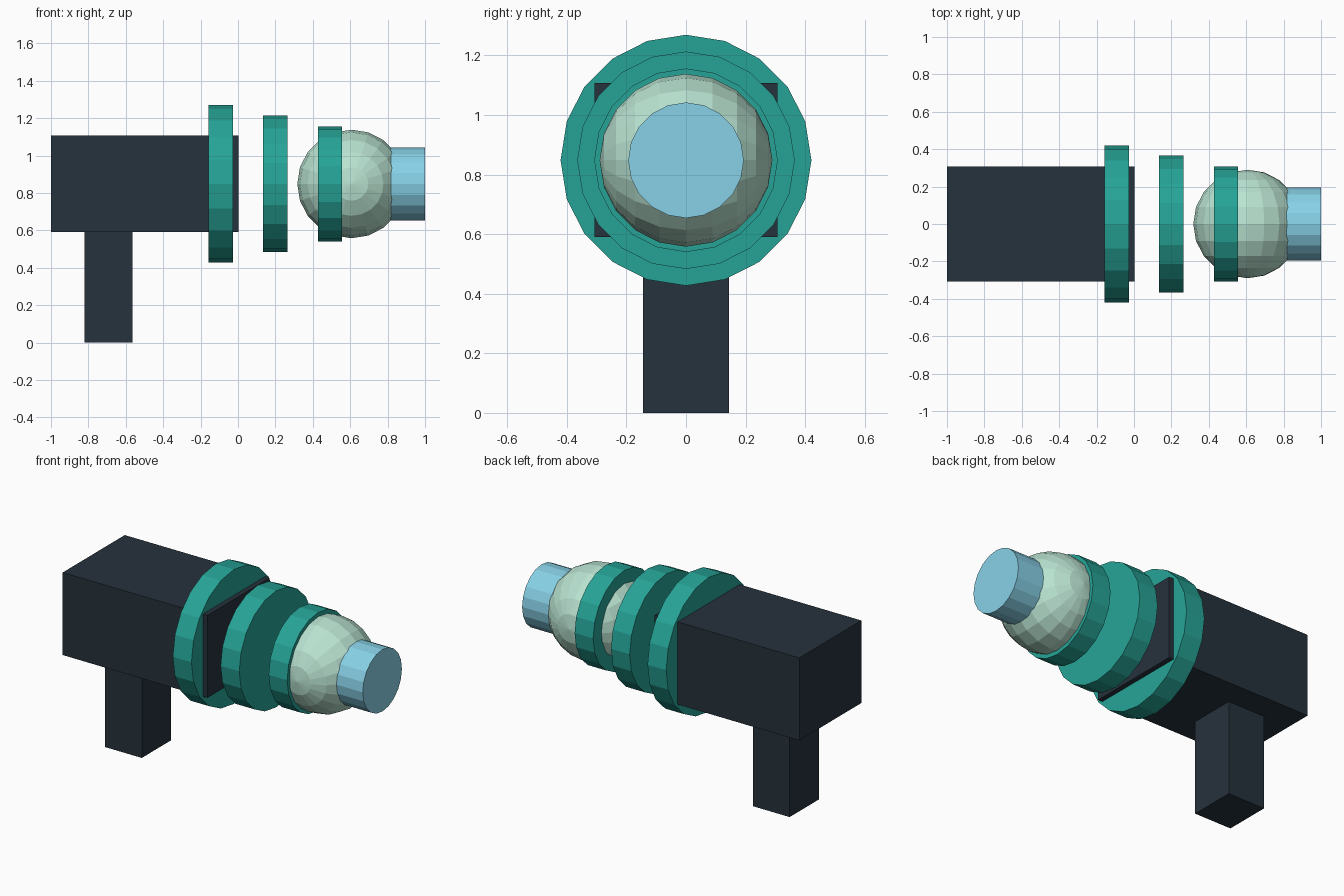
import bpy, math

if "Cube" in bpy.data.objects:
    bpy.data.objects.remove(bpy.data.objects["Cube"])


def srgb(r, g, b):
    def lin(c):
        c /= 255
        return c / 12.92 if c <= 0.04045 else ((c + 0.055) / 1.055) ** 2.4
    return (lin(r), lin(g), lin(b), 1)


def material(name, rgb):
    m = bpy.data.materials.new(name)
    m.diffuse_color = srgb(*rgb)
    m.use_nodes = True
    m.node_tree.nodes["Principled BSDF"].inputs["Base Color"].default_value = m.diffuse_color
    return m


DARK = material("dark slate", (38, 50, 60))
TEAL = material("teal", (38, 164, 151))
MINT = material("pale mint", (185, 227, 209))
BLUE = material("light blue", (136, 210, 232))
AXIS_Z = 0.848  # height of the barrel axis


def finish(name, mat):
    ob = bpy.context.object
    ob.name = name
    ob.data.materials.append(mat)
    bpy.ops.object.transform_apply(location=False, rotation=True, scale=True)
    return ob


def box(name, mat, x, y, z):
    lo_hi = (x, y, z)
    bpy.ops.mesh.primitive_cube_add(size=1, location=[(a + b) / 2 for a, b in lo_hi])
    bpy.context.object.scale = [b - a for a, b in lo_hi]
    return finish(name, mat)


def disc(name, mat, x0, x1, radius):
    # 20-sided cylinder along x, with a corner straight up
    bpy.ops.mesh.primitive_cylinder_add(
        vertices=20, radius=radius, depth=x1 - x0,
        location=((x0 + x1) / 2, 0, AXIS_Z), rotation=(0, math.pi / 2, 0))
    return finish(name, mat)


# Body and grip
box("body", DARK, (-1.0, 0.003), (-0.307, 0.307), (0.59, 1.107))
box("grip", DARK, (-0.82, -0.565), (-0.145, 0.145), (0.0, 0.59))

# Three shrinking discs
for i, (x0, x1, r) in enumerate([(-0.157, -0.028, 0.421),
                                 (0.135, 0.264, 0.365),
                                 (0.428, 0.556, 0.308)]):
    disc(f"disc_{i + 1}", TEAL, x0, x1, r)

# Faceted bulb with its poles front and back
bpy.ops.mesh.primitive_uv_sphere_add(
    segments=20, ring_count=10, radius=0.29,
    location=(0.607, 0, AXIS_Z), rotation=(math.pi / 2, 0, 0))
finish("bulb", MINT)

# Muzzle
disc("muzzle", BLUE, 0.815, 1.0, 0.194)
